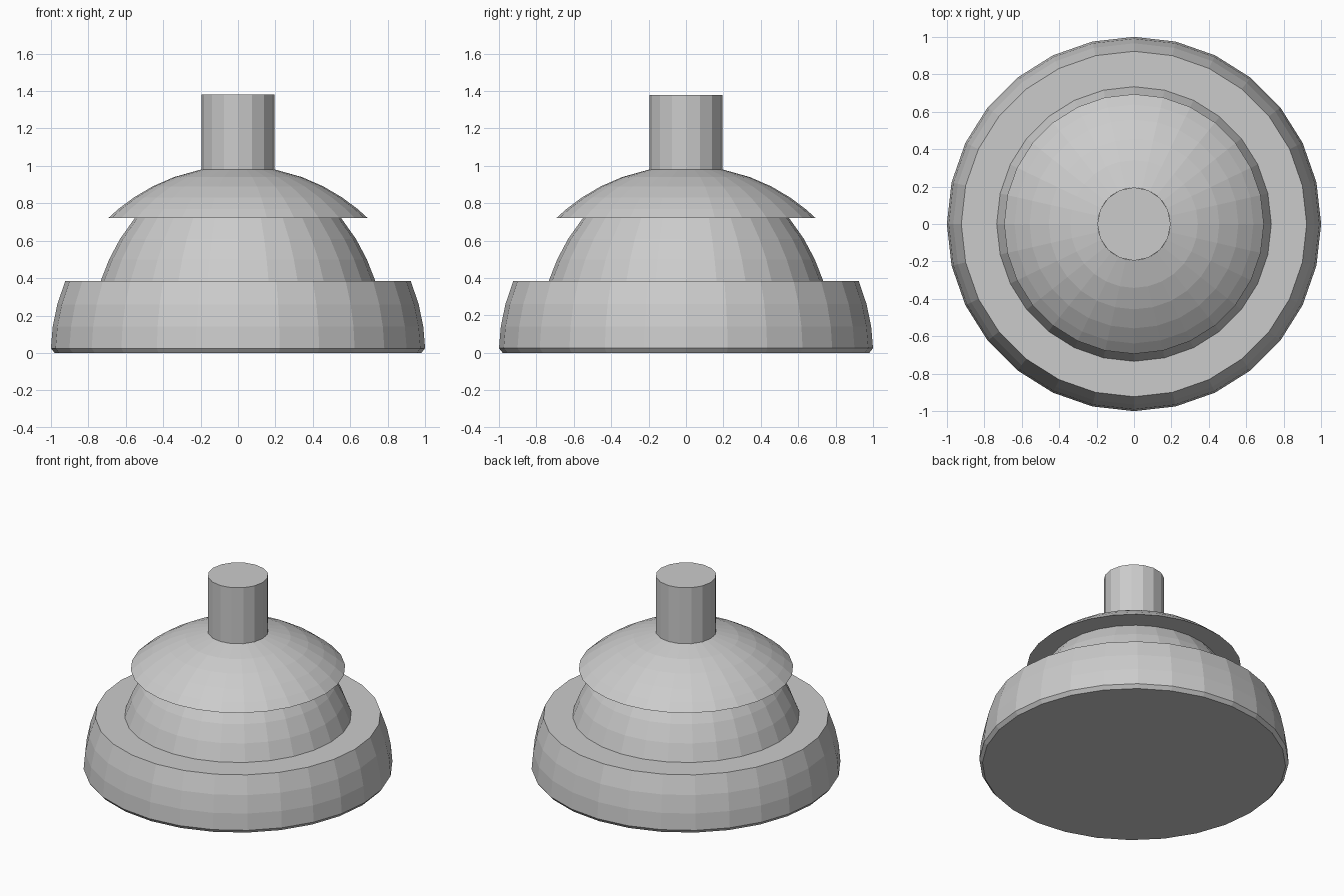
import bpy, bmesh
from math import sin, cos, pi, sqrt

if "Cube" in bpy.data.objects:
    bpy.data.objects.remove(bpy.data.objects["Cube"])


def lathe(name, profile, sides, turn=0.0):
    """Spin (radius, z) points round z; a zero radius becomes a flat end cap."""
    bm = bmesh.new()
    rings = []
    for r, z in profile:
        if r == 0:
            continue
        rings.append([bm.verts.new((r * cos(2 * pi * (i + turn) / sides),
                                    r * sin(2 * pi * (i + turn) / sides), z))
                      for i in range(sides)])
    for a, b in zip(rings, rings[1:]):
        for i in range(sides):
            j = (i + 1) % sides
            bm.faces.new((a[i], a[j], b[j], b[i]))
    if profile[0][0] == 0:
        bm.faces.new(rings[0][::-1])
    if profile[-1][0] == 0:
        bm.faces.new(rings[-1])
    me = bpy.data.meshes.new(name)
    bm.to_mesh(me)
    bm.free()
    ob = bpy.data.objects.new(name, me)
    bpy.context.collection.objects.link(ob)
    return ob


def dome(scale, heights):
    """Profile of a unit dome, narrowed by scale, at the given heights."""
    return [(scale * sqrt(1 - z * z), z) for z in heights]


SIDES = 28

# Wide base: slice of the dome, with a flat ledge on top
lathe("base", [(0, 0), (0.98, 0), (1.0, 0.025)] + dome(1.0, [0.14, 0.26, 0.385])
      + [(0.73, 0.385)], SIDES)

# Narrower neck between base and cap
lathe("neck", dome(0.795, [0.385, 0.5, 0.61, 0.72]), SIDES)

# Overhanging cap: flat underside, domed top
lathe("cap", [(0.55, 0.72)] + dome(1.0, [0.72, 0.77, 0.83, 0.89, 0.94, 0.981]),
      SIDES)

# Cylindrical stem with a flat top
lathe("stem", [(0.196, 0.975), (0.196, 1.38), (0, 1.38)], 16)
